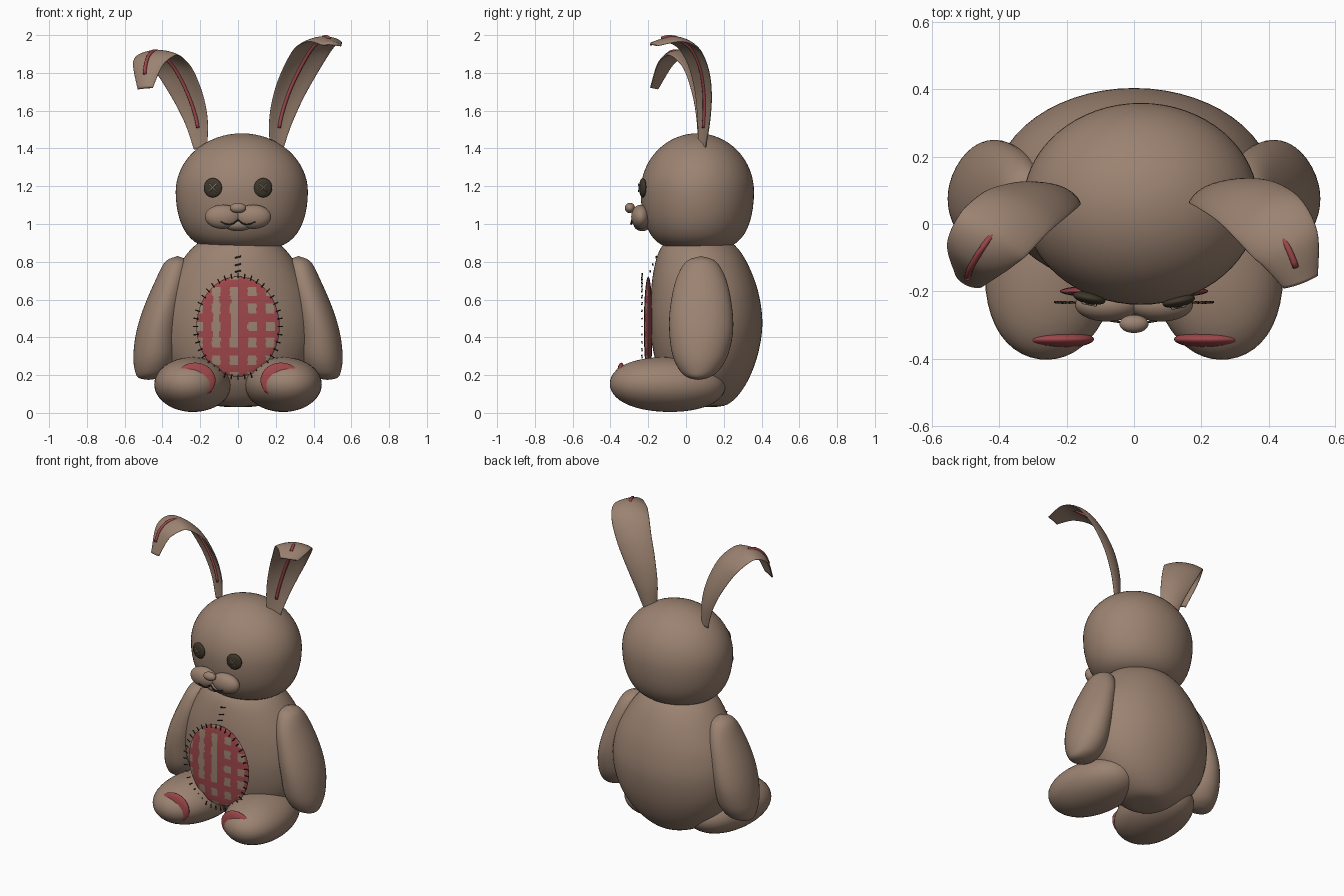
import bpy, bmesh, math
from mathutils import Vector, Matrix

if "Cube" in bpy.data.objects:
    bpy.data.objects.remove(bpy.data.objects["Cube"])


def material(name, rgb):
    m = bpy.data.materials.new(name)
    m.diffuse_color = (*rgb, 1)
    m.use_nodes = True
    m.node_tree.nodes["Principled BSDF"].inputs["Base Color"].default_value = m.diffuse_color
    return m


FUR = material("brown fur", (0.33, 0.225, 0.165))
RED = material("red cloth", (0.34, 0.062, 0.068))
DARK = material("dark thread", (0.035, 0.028, 0.02))
BUTTON = material("dark brown button", (0.048, 0.038, 0.024))
PALE = material("pale thread", (0.24, 0.2, 0.14))


def finish(bm, name, *mats):
    bmesh.ops.recalc_face_normals(bm, faces=bm.faces)
    for f in bm.faces:
        f.smooth = True
    me = bpy.data.meshes.new(name)
    bm.to_mesh(me)
    bm.free()
    for m in mats:
        me.materials.append(m)
    ob = bpy.data.objects.new(name, me)
    bpy.context.collection.objects.link(ob)
    return ob


def ball(name, mat, c, r, yaw=0, tilt=0, blunt=0, heavy=0, seg=48):
    """Ellipsoid, optionally blunted along y or full at the bottom, then turned."""
    bm = bmesh.new()
    bmesh.ops.create_uvsphere(bm, u_segments=seg, v_segments=seg // 2, radius=1)
    for v in bm.verts:
        v.co.y *= 1 + blunt * (1 - v.co.y ** 2)
        if v.co.z < 0:
            v.co.z *= 1 + heavy * (1 - v.co.z ** 2)
        v.co = Vector((v.co.x * r[0], v.co.y * r[1], v.co.z * r[2]))
    bm.transform(Matrix.Translation(c) @ Matrix.Rotation(yaw, 4, 'Z') @ Matrix.Rotation(tilt, 4, 'X'))
    return finish(bm, name, mat)


def spline(pts, n=6):
    """Smooth curve through rows of numbers."""
    out = []
    for i in range(len(pts) - 1):
        p = [pts[max(0, min(len(pts) - 1, i + k))] for k in (-1, 0, 1, 2)]
        for j in range(n):
            t = j / n
            out.append([0.5 * (2 * b + (c - a) * t + (2 * a - 5 * b + 4 * c - d) * t * t
                               + (3 * b - a - 3 * c + d) * t ** 3) for a, b, c, d in zip(*p)])
    out.append(list(pts[-1]))
    return out


def skin(bm, rings):
    """Join rings of points into a closed skin."""
    loops = [[bm.verts.new(p) for p in ring] for ring in rings]
    n = len(loops[0])
    for a, b in zip(loops, loops[1:]):
        for i in range(n):
            bm.faces.new((a[i], a[(i + 1) % n], b[(i + 1) % n], b[i]))
    bm.faces.new(loops[0])
    bm.faces.new(loops[-1])


def stack(name, mat, rows, n=40):
    """Smooth stack of level ellipses: z, x, y, rx, ry."""
    bm = bmesh.new()
    rings = []
    for z, x, y, rx, ry in spline(rows):
        rx, ry = max(rx, 0.004), max(ry, 0.004)
        rings.append([(x + rx * math.cos(i * math.tau / n), y + ry * math.sin(i * math.tau / n), z)
                      for i in range(n)])
    skin(bm, rings)
    return finish(bm, name, mat)


def tangent(pts, i):
    return (pts[min(i + 1, len(pts) - 1)] - pts[max(i - 1, 0)]).normalized()


def tube(bm, pts, r, n=8):
    pts = [Vector(p) for p in pts]
    rings = []
    for i, p in enumerate(pts):
        t = tangent(pts, i)
        u = t.cross(Vector((0.3, 1, 0.2))).normalized()
        w = t.cross(u)
        rings.append([p + r * (u * math.cos(k * math.tau / n) + w * math.sin(k * math.tau / n))
                      for k in range(n)])
    skin(bm, rings)


# Body and head
stack("body", FUR, [
    (0.03, 0, 0.10, 0.0, 0.0), (0.045, 0, 0.10, 0.14, 0.12), (0.14, 0, 0.10, 0.29, 0.21),
    (0.29, 0, 0.105, 0.385, 0.27), (0.46, 0, 0.107, 0.415, 0.297), (0.62, 0, 0.10, 0.39, 0.287),
    (0.76, 0, 0.085, 0.325, 0.255), (0.87, 0, 0.07, 0.245, 0.205), (0.95, 0, 0.06, 0.14, 0.12)], n=56)
ball("head", FUR, (0.02, 0.06, 1.17), (0.35, 0.30, 0.31), heavy=0.42, seg=64)

# Arms, legs and foot pads
for s, side in ((-1, "left"), (1, "right")):
    stack(side + "_arm", FUR, [
        (z, s * x, y, rx, ry) for z, x, y, rx, ry in (
            (0.83, 0.32, 0.08, 0.0, 0.0), (0.80, 0.325, 0.08, 0.06, 0.08), (0.70, 0.35, 0.08, 0.088, 0.135),
            (0.55, 0.395, 0.08, 0.107, 0.165), (0.42, 0.425, 0.08, 0.115, 0.168), (0.30, 0.44, 0.075, 0.114, 0.145),
            (0.22, 0.455, 0.07, 0.09, 0.10), (0.185, 0.47, 0.065, 0.055, 0.05), (0.175, 0.475, 0.065, 0.0, 0.0))])
    ball(side + "_leg", FUR, (s * 0.24, -0.097, 0.15), (0.2, 0.308, 0.145), yaw=s * 0.14, tilt=-0.02, blunt=0.1)
    ball(side + "_foot_pad", RED, (s * 0.227, -0.343, 0.172), (0.108, 0.026, 0.094))

# Belly patch with square spots showing through
patch = ball("belly_patch", RED, (0, -0.2, 0.457), (0.22, 0.023, 0.265), seg=144)
patch.data.materials.append(FUR)
for f in patch.data.polygons:
    x, y, z = f.center
    col = abs(((x + 0.02) / 0.095 + 0.5) % 1 - 0.5)
    row = abs(((z - 0.46) / 0.09 + 0.5) % 1 - 0.5)
    column_run = -0.14 < x < 0.03 and 0.34 < z < 0.62 and col < 0.17
    if y < -0.2 and ((col < 0.24 and row < 0.28) or column_run):
        f.material_index = 1

# Thread around the patch and up to the neck
bm = bmesh.new()
for i in range(40):
    a = i * math.tau / 40
    c, s = math.cos(a), math.sin(a)
    tube(bm, [(0.212 * c, -0.234, 0.457 + 0.257 * s), (0.238 * c, -0.232, 0.457 + 0.283 * s)], 0.0035, 6)
for z, y in ((0.75, -0.19), (0.785, -0.175), (0.825, -0.157)):
    tube(bm, [(-0.016, y, z - 0.004), (0.016, y, z + 0.004)], 0.004, 6)
finish(bm, "belly_stitches", DARK)

# Button eyes with crossed thread
for s, side, y in ((-1, "left", -0.22), (1, "right", -0.229)):
    ball(side + "_eye", BUTTON, (s * 0.133, y, 1.192), (0.049, 0.018, 0.051), yaw=s * 0.2)
    bm = bmesh.new()
    for d in (-1, 1):
        tube(bm, [(s * 0.133 - 0.02, y - 0.018 - s * 0.004, 1.192 - d * 0.02),
                  (s * 0.133 + 0.02, y - 0.018 + s * 0.004, 1.192 + d * 0.02)], 0.004, 6)
    finish(bm, side + "_eye_thread", PALE)

# Muzzle, chin, nose and mouth
for s, side in ((-1, "left"), (1, "right")):
    ball(side + "_cheek", FUR, (s * 0.08, -0.24, 1.038), (0.095, 0.05, 0.064))
ball("chin", FUR, (0, -0.232, 0.998), (0.075, 0.045, 0.036))
ball("nose", FUR, (0, -0.297, 1.085), (0.043, 0.027, 0.027))
bm = bmesh.new()
for s in (-1, 1):
    tube(bm, spline([(0, -0.287, 1.022), (s * 0.03, -0.292, 1.0), (s * 0.065, -0.288, 1.0),
                     (s * 0.105, -0.28, 1.02)]), 0.0035, 6)
finish(bm, "mouth_thread", DARK)


# Floppy ears: x, y, z, half width along the middle line
def ear(side, s, fold, rows):
    rows = spline(rows, 8)
    pts = [Vector((s * r[0], r[1], r[2])) for r in rows]
    rings, line = [], []
    n, last = 32, len(pts) - 1
    for i, (p, r) in enumerate(zip(pts, rows)):
        t = tangent(pts, i)
        across = Vector((s * 0.87, 0.45, 0))
        across = (across - t * t.dot(across)).normalized()
        inner = t.cross(across) * -s
        ring = []
        for k in range(n):
            a = k * math.tau / n
            ring.append(p + across * r[3] * math.cos(a)
                        + inner * (0.009 * math.sin(a) + 0.2 * r[3] * math.cos(a) ** 2))
        rings.append(ring)
        # the trim starts on the inner side and passes through at the fold
        u = i / last
        if 0.12 < u < 0.93:
            line.append(p + inner * 0.011 * max(-1, min(1, (fold - u) * 12)))
    bm = bmesh.new()
    skin(bm, rings)
    finish(bm, side + "_ear", FUR)
    bm = bmesh.new()
    tube(bm, line, 0.0095)
    finish(bm, side + "_ear_trim", RED)


ear("left", -1, 0.67, [
    (0.195, 0.09, 1.40, 0.04), (0.215, 0.10, 1.55, 0.07), (0.265, 0.09, 1.70, 0.095),
    (0.34, 0.05, 1.84, 0.112), (0.42, -0.03, 1.912, 0.115), (0.478, -0.115, 1.865, 0.095),
    (0.495, -0.175, 1.72, 0.045)])
ear("right", 1, 0.8, [
    (0.20, 0.09, 1.40, 0.04), (0.22, 0.105, 1.55, 0.07), (0.265, 0.105, 1.70, 0.092),
    (0.33, 0.08, 1.84, 0.107), (0.395, 0.025, 1.945, 0.113), (0.455, -0.065, 1.985, 0.1),
    (0.497, -0.175, 1.955, 0.055)])
